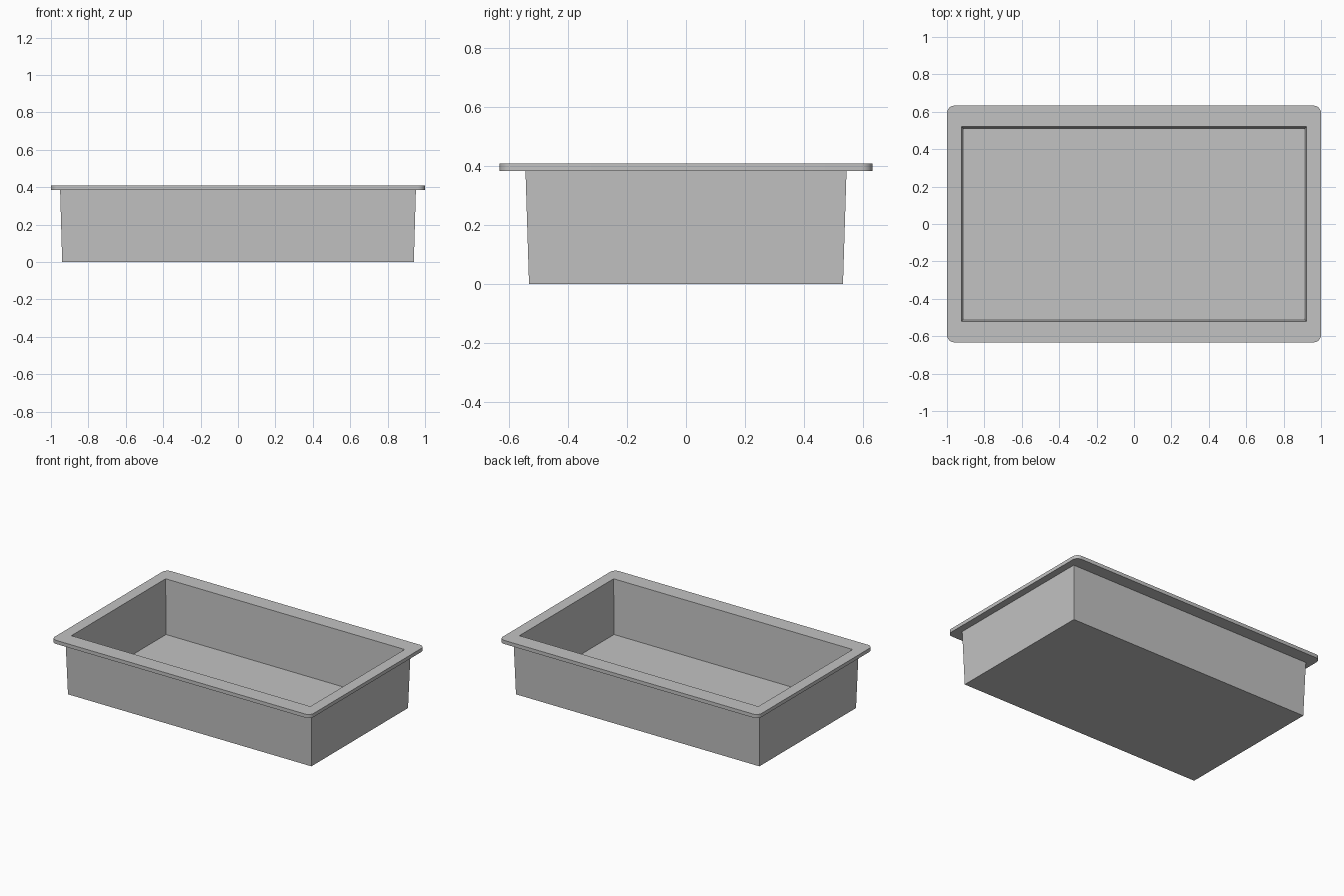
import bpy
import bmesh
from math import sin, cos, pi

cube = bpy.data.objects.get("Cube")
if cube:
    bpy.data.objects.remove(cube, do_unlink=True)

# Plain grey material
grey = bpy.data.materials.new("plain_grey")
colour = (0.54, 0.54, 0.54, 1)
grey.diffuse_color = colour
grey.use_nodes = True
grey.node_tree.nodes["Principled BSDF"].inputs["Base Color"].default_value = colour

STEPS = 6


def ring(bm, half_x, half_y, z, radius=0):
    """Rectangular loop of vertices; radius rounds its corners."""
    verts = []
    for corner, (sx, sy) in enumerate([(1, 1), (-1, 1), (-1, -1), (1, -1)]):
        for i in range(STEPS + 1):
            a = (corner + i / STEPS) * pi / 2
            x = sx * (half_x - radius) + radius * cos(a)
            y = sy * (half_y - radius) + radius * sin(a)
            verts.append(bm.verts.new((x, y, z)))
    return verts


# Section of the tray from underside, round the flange, to the inner floor
RIM_LOW, RIM_TOP, FLOOR = 0.384, 0.409, 0.028
section = [
    (0.94, 0.533, 0),
    (0.951, 0.545, RIM_LOW),
    (1.0, 0.633, RIM_LOW, 0.04),
    (1.0, 0.633, RIM_TOP, 0.04),
    (0.923, 0.52, RIM_TOP),
    (0.911, 0.507, FLOOR),
]

bm = bmesh.new()
rings = [ring(bm, *level) for level in section]
for low, high in zip(rings, rings[1:]):
    for i in range(len(low)):
        j = (i + 1) % len(low)
        bm.faces.new((low[i], low[j], high[j], high[i]))

# Underside and inner floor
bm.faces.new(rings[0][::-1])
bm.faces.new(rings[-1])

# Square corners collapse to single vertices
bmesh.ops.remove_doubles(bm, verts=bm.verts, dist=0.0001)
bmesh.ops.recalc_face_normals(bm, faces=bm.faces)

mesh = bpy.data.meshes.new("flanged_tray")
bm.to_mesh(mesh)
bm.free()
mesh.materials.append(grey)
tray = bpy.data.objects.new("flanged_tray", mesh)
bpy.context.collection.objects.link(tray)

# Smooth rim corners, sharp edges elsewhere
bpy.ops.object.select_all(action="DESELECT")
tray.select_set(True)
bpy.context.view_layer.objects.active = tray
bpy.ops.object.shade_smooth_by_angle(angle=pi / 6)
